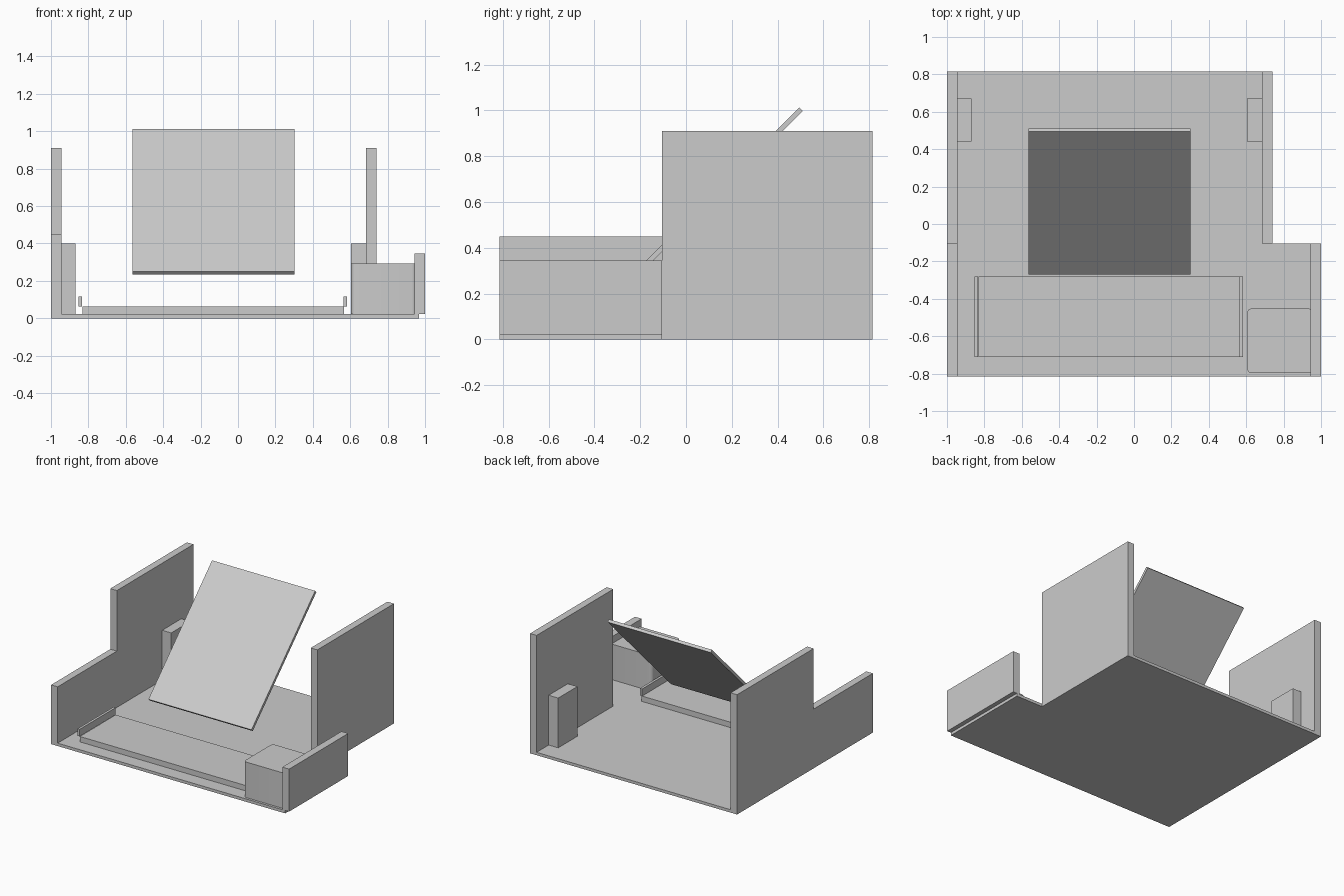
import bpy, bmesh, math
from mathutils import Vector

cube = bpy.data.objects.get("Cube")
if cube:
    bpy.data.objects.remove(cube, do_unlink=True)

GREY = (0.6, 0.6, 0.6, 1.0)
grey = bpy.data.materials.new("light grey")
grey.use_nodes = True
grey.diffuse_color = GREY
grey.node_tree.nodes["Principled BSDF"].inputs["Base Color"].default_value = GREY


def finish(name, bm):
    bmesh.ops.recalc_face_normals(bm, faces=bm.faces[:])
    mesh = bpy.data.meshes.new(name)
    bm.to_mesh(mesh)
    bm.free()
    mesh.materials.append(grey)
    obj = bpy.data.objects.new(name, mesh)
    bpy.context.collection.objects.link(obj)
    return obj


def extrude(name, outline, offset):
    """Closed outline of 3D points pushed along an offset."""
    bm = bmesh.new()
    face = bm.faces.new([bm.verts.new(p) for p in outline])
    top = bmesh.ops.extrude_face_region(bm, geom=[face])["geom"]
    moved = [g for g in top if isinstance(g, bmesh.types.BMVert)]
    bmesh.ops.translate(bm, verts=moved, vec=Vector(offset))
    return finish(name, bm)


def box(name, x, y, z):
    outline = [(x[0], y[0], z[0]), (x[1], y[0], z[0]),
               (x[1], y[1], z[0]), (x[0], y[1], z[0])]
    return extrude(name, outline, (0, 0, z[1] - z[0]))


FRONT, BACK, STEP = -0.815, 0.815, -0.105
FLOOR, TALL = 0.022, 0.91

# Floor with a notch at the back right corner
plan = [(-0.945, FRONT), (0.967, FRONT), (0.967, STEP),
        (0.685, STEP), (0.685, BACK), (-0.945, BACK)]
extrude("floor", [(x, y, 0) for x, y in plan], (0, 0, FLOOR))

# Stepped wall on one side, separate tall and low walls on the other
side = [(FRONT, 0), (BACK, 0), (BACK, TALL), (STEP, TALL), (STEP, 0.45), (FRONT, 0.45)]
extrude("stepped_wall", [(-1, y, z) for y, z in side], (0.055, 0, 0))
box("tall_wall", (0.685, 0.74), (STEP, BACK), (0, TALL))
box("low_wall", (0.943, 1.0), (FRONT, STEP), (FLOOR, 0.345))

# Blocks standing against the walls
box("right_block", (-0.945, -0.87), (0.44, 0.67), (FLOOR, 0.40))
box("left_block", (0.605, 0.685), (0.44, 0.67), (FLOOR, 0.40))

# Tray with two thin end strips
TRAY_Y = (-0.71, -0.28)
box("tray", (-0.832, 0.568), TRAY_Y, (FLOOR, 0.063))
for name, x in (("right_tray_strip", -0.852), ("left_tray_strip", 0.565)):
    box(name, (x, x + 0.019), TRAY_Y, (0.063, 0.117))

# Corner box with rounded upright edges
corner = box("corner_box", (0.605, 0.955), (-0.797, -0.452), (FLOOR, 0.292))
bm = bmesh.new()
bm.from_mesh(corner.data)
upright = [e for e in bm.edges if abs(e.verts[0].co.z - e.verts[1].co.z) > 0.1]
bmesh.ops.bevel(bm, geom=upright, offset=0.025, segments=6, profile=0.5, affect='EDGES')
bm.to_mesh(corner.data)
bm.free()
bpy.context.view_layer.objects.active = corner
corner.select_set(True)
bpy.ops.object.shade_smooth_by_angle(angle=math.radians(30))

# Thin panel tilted back above the floor
panel = box("tilted_panel", (-0.564, 0.302), (-0.54, 0.54), (-0.011, 0.011))
panel.rotation_euler.x = math.radians(45)
panel.location = (0, 0.12, 0.623)
